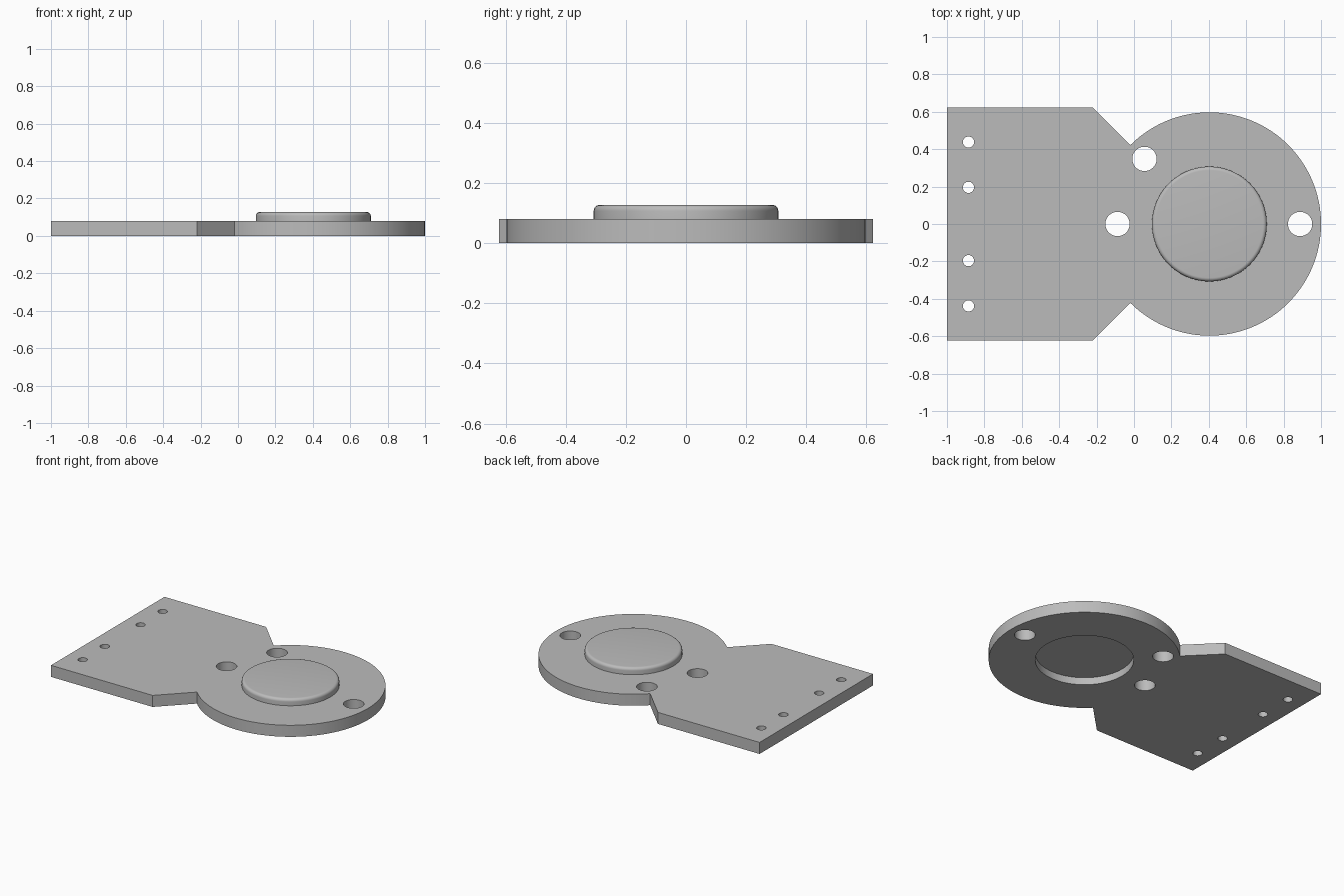
import bpy, bmesh, math

if "Cube" in bpy.data.objects:
    bpy.data.objects.remove(bpy.data.objects["Cube"])

PLATE_H = 0.08
DISC_X, DISC_R = 0.403, 0.597
BOSS_R, BOSS_TOP, FILLET = 0.307, 0.127, 0.02
RECESS_DEPTH = 0.05

grey = bpy.data.materials.new("plain grey")
grey.use_nodes = True
colour = (0.5, 0.5, 0.5, 1)
grey.diffuse_color = colour
grey.node_tree.nodes["Principled BSDF"].inputs["Base Color"].default_value = colour


def add_object(name, bm):
    bmesh.ops.recalc_face_normals(bm, faces=bm.faces)
    mesh = bpy.data.meshes.new(name)
    bm.to_mesh(mesh)
    bm.free()
    mesh.materials.append(grey)
    obj = bpy.data.objects.new(name, mesh)
    bpy.context.collection.objects.link(obj)
    return obj


def select_only(obj):
    bpy.ops.object.select_all(action='DESELECT')
    obj.select_set(True)
    bpy.context.view_layer.objects.active = obj


def add_prism(bm, outline, z0, z1):
    face = bm.faces.new([bm.verts.new((x, y, z0)) for x, y in outline])
    top = bmesh.ops.extrude_face_region(bm, geom=[face])["geom"]
    verts = [v for v in top if isinstance(v, bmesh.types.BMVert)]
    bmesh.ops.translate(bm, verts=verts, vec=(0, 0, z1 - z0))


def circle(x, y, r, n):
    return [(x + r * math.cos(math.tau * i / n), y + r * math.sin(math.tau * i / n))
            for i in range(n)]


# Plate: square tab with chamfered shoulders running into a round disc
neck = math.acos((-0.02 - DISC_X) / DISC_R)
steps = 120
arc = [-neck + 2 * neck * i / steps for i in range(steps + 1)]
outline = [(-0.22, 0.622), (-1, 0.622), (-1, -0.622), (-0.22, -0.622)]
outline += [(DISC_X + DISC_R * math.cos(a), DISC_R * math.sin(a)) for a in arc]
bm = bmesh.new()
add_prism(bm, outline, 0, PLATE_H)
plate = add_object("base_plate", bm)

# Cutter: bolt holes, small tab holes and the recess under the boss
bm = bmesh.new()
for x, y in [(0.056, 0.348), (-0.088, 0), (0.888, 0)]:
    add_prism(bm, circle(x, y, 0.065, 48), -0.1, 0.2)
for y in (-0.438, -0.196, 0.196, 0.438):
    add_prism(bm, circle(-0.885, y, 0.03, 32), -0.1, 0.2)
add_prism(bm, circle(DISC_X, 0, BOSS_R, 96), -0.1, RECESS_DEPTH)
cutter = add_object("hole_cutter", bm)
cutter.hide_render = True

mod = plate.modifiers.new("holes", 'BOOLEAN')
mod.operation = 'DIFFERENCE'
mod.solver = 'EXACT'
mod.object = cutter
select_only(plate)
bpy.ops.object.modifier_apply(modifier=mod.name)
bpy.data.objects.remove(cutter)

# Boss: raised round pad with a filleted top edge, sunk slightly into the plate
bm = bmesh.new()
add_prism(bm, circle(DISC_X, 0, BOSS_R, 96), PLATE_H - 0.01, BOSS_TOP)
rim = [e for e in bm.edges if all(v.co.z > PLATE_H for v in e.verts)]
bmesh.ops.bevel(bm, geom=rim, offset=FILLET, segments=6, profile=0.5, affect='EDGES')
boss = add_object("round_boss", bm)

for obj in (plate, boss):
    select_only(obj)
    bpy.ops.object.shade_smooth_by_angle(angle=math.radians(30))
